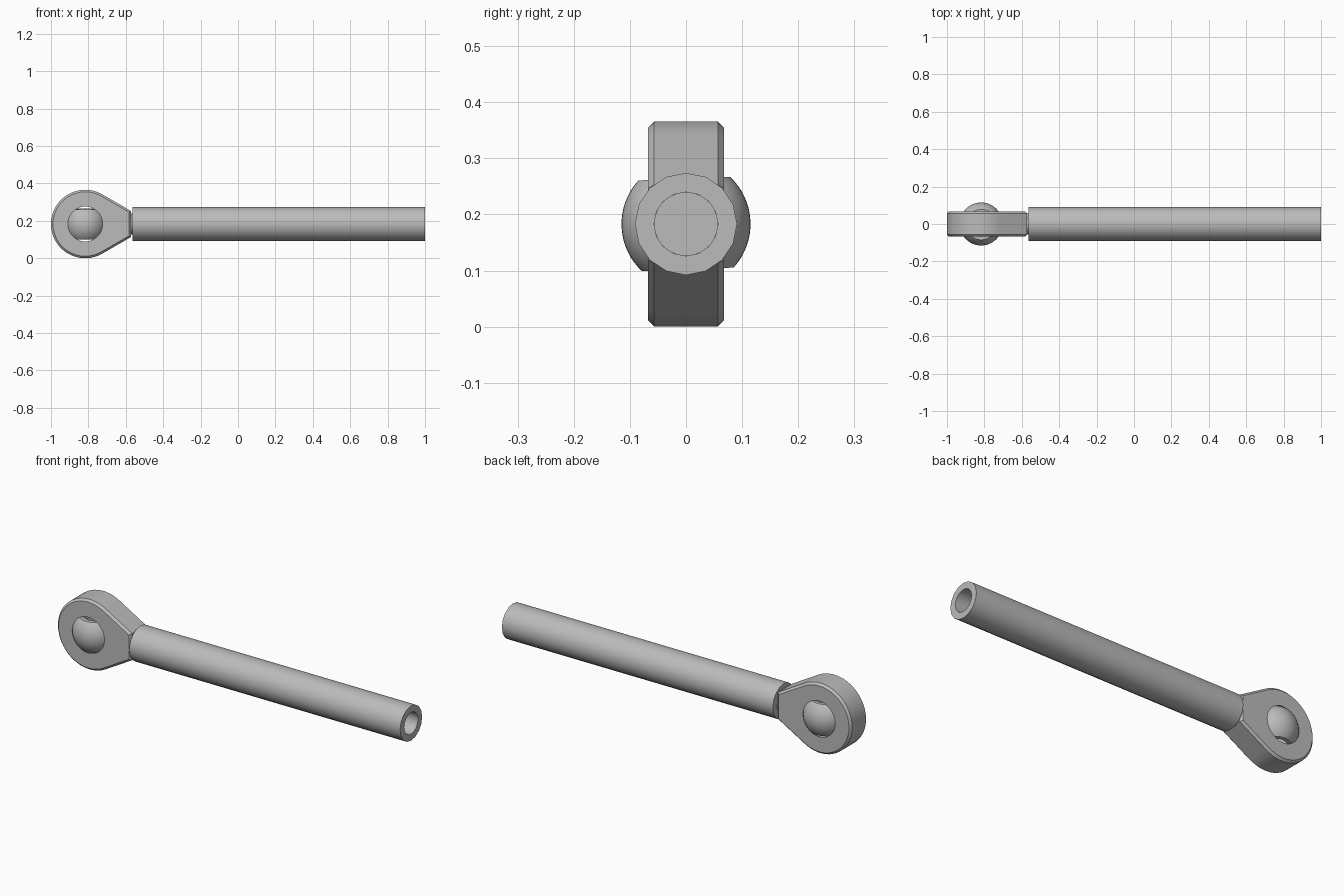
import bpy, bmesh, math
from mathutils import Matrix, Vector

if "Cube" in bpy.data.objects:
    bpy.data.objects.remove(bpy.data.objects["Cube"])

CZ = 0.183          # height of the rod axis
EYE = Vector((-0.817, 0, CZ))
EYE_R, HALF_T = 0.183, 0.068
BALL_R, BALL_H = 0.115, 0.081

steel = bpy.data.materials.new("grey steel")
steel.use_nodes = True
steel.diffuse_color = (0.5, 0.5, 0.5, 1)
steel.node_tree.nodes["Principled BSDF"].inputs["Base Color"].default_value = (0.5, 0.5, 0.5, 1)


def finish(name, bm):
    bmesh.ops.recalc_face_normals(bm, faces=bm.faces)
    mesh = bpy.data.meshes.new(name)
    bm.to_mesh(mesh)
    bm.free()
    obj = bpy.data.objects.new(name, mesh)
    bpy.context.collection.objects.link(obj)
    mesh.materials.append(steel)
    return obj


def smooth(obj, degrees=35):
    bpy.ops.object.select_all(action="DESELECT")
    obj.select_set(True)
    bpy.context.view_layer.objects.active = obj
    bpy.ops.object.shade_smooth_by_angle(angle=math.radians(degrees))


def lathe(name, profile, sides, matrix):
    """Turn a closed (radius, height) profile around z, then place it."""
    bm = bmesh.new()
    verts = [bm.verts.new((r, 0, h)) for r, h in profile]
    edges = [bm.edges.new((v, verts[i - 1])) for i, v in enumerate(verts)]
    bmesh.ops.spin(bm, geom=verts + edges, axis=(0, 0, 1), cent=(0, 0, 0),
                   angle=math.tau, steps=sides)
    bmesh.ops.remove_doubles(bm, verts=bm.verts, dist=1e-5)
    bmesh.ops.dissolve_degenerate(bm, edges=bm.edges, dist=1e-6)
    bmesh.ops.transform(bm, matrix=matrix, verts=bm.verts)
    return finish(name, bm)


along_x = Matrix.Translation((0, 0, CZ)) @ Matrix.Rotation(math.pi / 2, 4, "Y")

# hollow rod
rod = lathe("rod_tube", [(0.091, -0.565), (0.091, 1), (0.057, 1), (0.057, -0.565)], 16, along_x)
smooth(rod)

# shank joining the eye to the rod
shank = lathe("eye_shank", [(0, -0.62), (0.0565, -0.62), (0.0565, -0.3), (0, -0.3)], 32, along_x)
smooth(shank)

# teardrop eye housing: round head with tangents running to a flat tip
bm = bmesh.new()
start, steps, tip_x = math.radians(60), 36, -0.572
outline = []
for i in range(steps + 1):
    a = start + (math.tau - 2 * start) * i / steps
    outline.append((EYE.x + EYE_R * math.cos(a), EYE_R * math.sin(a)))
tip_z = outline[0][1] - (tip_x - outline[0][0]) / math.tan(start)
outline += [(tip_x, -tip_z), (tip_x, tip_z)]
face = bm.faces.new([bm.verts.new((x, -HALF_T, CZ + z)) for x, z in outline])
ext = bmesh.ops.extrude_face_region(bm, geom=[face])
bmesh.ops.translate(bm, vec=(0, 2 * HALF_T, 0),
                    verts=[v for v in ext["geom"] if isinstance(v, bmesh.types.BMVert)])
housing = finish("eye_housing", bm)
bevel = housing.modifiers.new("chamfer", "BEVEL")
bevel.width, bevel.segments = 0.011, 1
bevel.limit_method, bevel.angle_limit = "ANGLE", math.radians(75)

# spherical socket cut through the housing
bm = bmesh.new()
bmesh.ops.create_uvsphere(bm, u_segments=48, v_segments=32, radius=BALL_R + 0.0005,
                          matrix=Matrix.Translation(EYE) @ Matrix.Rotation(math.pi / 2, 4, "X"))
cutter = finish("socket_cutter", bm)
cutter.hide_render = True
cut = housing.modifiers.new("socket", "BOOLEAN")
cut.operation, cut.solver, cut.object = "DIFFERENCE", "EXACT", cutter
bpy.context.view_layer.update()
baked = bpy.data.meshes.new_from_object(
    housing.evaluated_get(bpy.context.evaluated_depsgraph_get()))
housing.modifiers.clear()
housing.data = baked
bpy.data.objects.remove(cutter)
smooth(housing, 30)

# swivel ball: flat ends, bored through, turned on end and slightly tilted
top = math.asin(BALL_H / BALL_R)
arc = [-top + 2 * top * i / 16 for i in range(17)]
profile = [(BALL_R * math.cos(a), BALL_R * math.sin(a)) for a in arc]
profile += [(0.062, BALL_H), (0.062, -BALL_H)]
ball = lathe("swivel_ball", profile, 48,
             Matrix.Translation(EYE) @ Matrix.Rotation(math.radians(2.3), 4, "X"))
smooth(ball)
